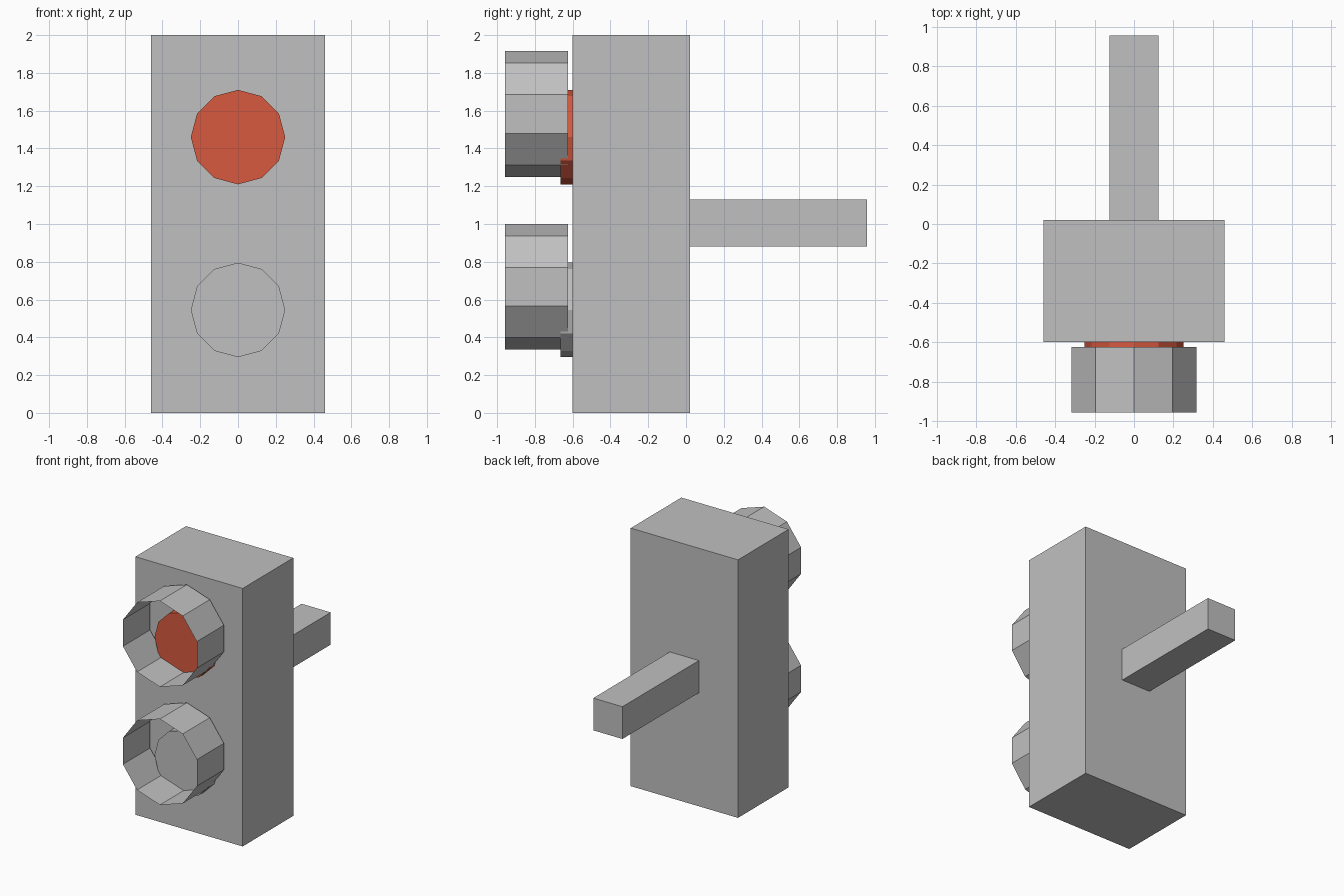
import bpy, math

if "Cube" in bpy.data.objects:
    bpy.data.objects.remove(bpy.data.objects["Cube"])


def material(name, rgb):
    m = bpy.data.materials.new(name)
    m.diffuse_color = (*rgb, 1)
    m.use_nodes = True
    m.node_tree.nodes["Principled BSDF"].inputs["Base Color"].default_value = m.diffuse_color
    return m


grey = material("grey", (0.53, 0.53, 0.53))
red = material("red", (0.68, 0.10, 0.05))


def box(name, lo, hi):
    bpy.ops.mesh.primitive_cube_add(size=1, location=[(a + b) / 2 for a, b in zip(lo, hi)])
    o = bpy.context.object
    o.name = name
    o.scale = [b - a for a, b in zip(lo, hi)]
    o.data.materials.append(grey)


def tube(name, sides, radius, y0, y1, z, mat, fill):
    # prism along y with a corner pointing straight up
    bpy.ops.mesh.primitive_cylinder_add(
        vertices=sides, radius=radius, depth=y1 - y0, end_fill_type=fill,
        location=(0, (y0 + y1) / 2, z), rotation=(math.pi / 2, 0, 0))
    o = bpy.context.object
    o.name = name
    o.data.materials.append(mat)


# Housing and rear mounting arm
box("housing", (-0.46, -0.60, 0), (0.46, 0.02, 2))
box("mounting_arm", (-0.125, 0.02, 0.88), (0.125, 0.957, 1.13))

# Two lamps, each a solid lens with an open, paper-thin hood
for label, z, mat in (("upper", 1.46, red), ("lower", 0.545, grey)):
    tube(label + "_lens", 12, 0.25, -0.665, -0.60, z, mat, 'NGON')
    tube(label + "_hood", 10, 0.333, -0.957, -0.625, z + 0.123, grey, 'NOTHING')
